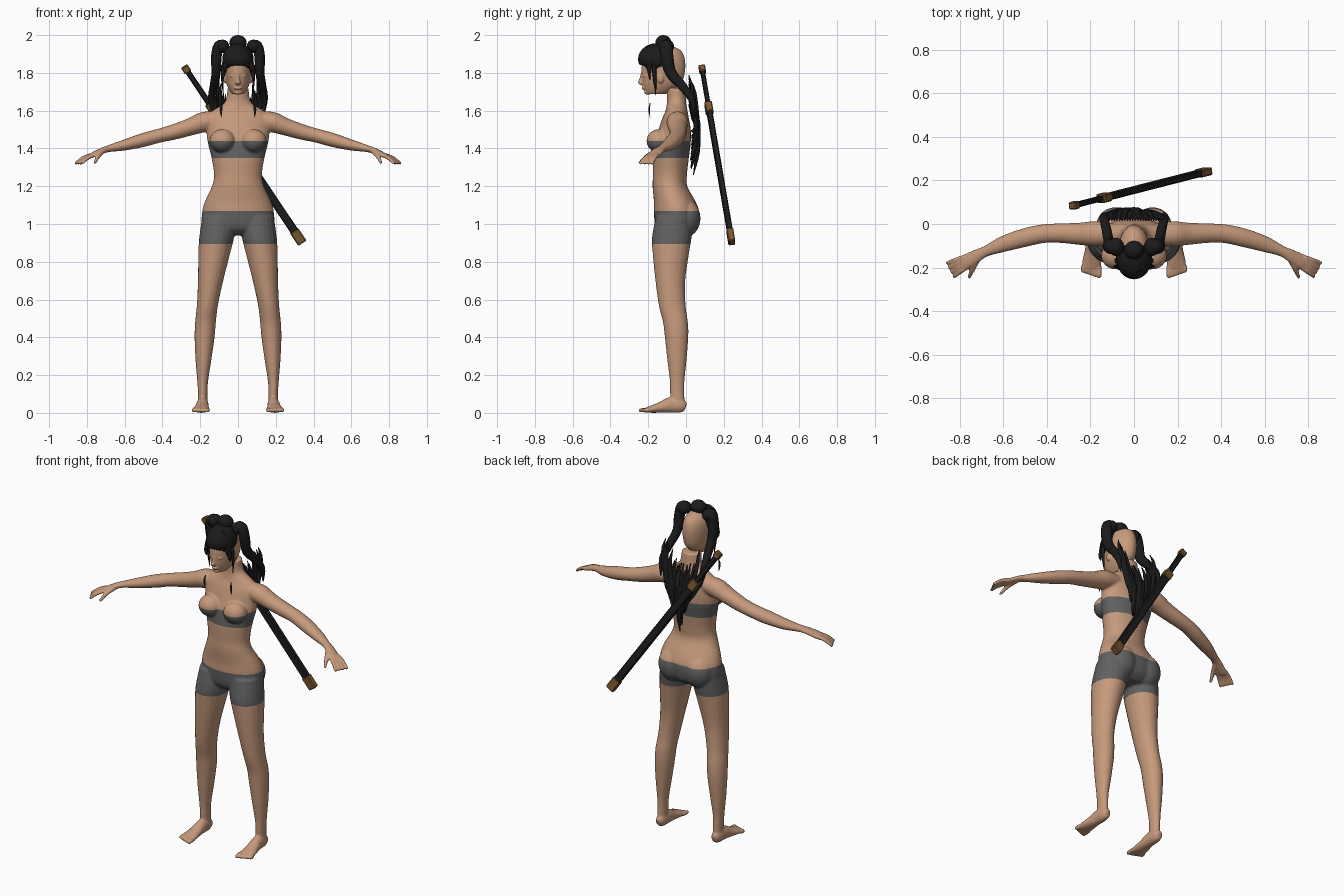
import bpy, bmesh, random
from mathutils import Vector, Matrix

random.seed(4)
if "Cube" in bpy.data.objects:
    bpy.data.objects.remove(bpy.data.objects["Cube"])


def material(name, colour):
    m = bpy.data.materials.new(name)
    m.use_nodes = True
    m.diffuse_color = (*colour, 1)
    m.node_tree.nodes["Principled BSDF"].inputs["Base Color"].default_value = (*colour, 1)
    return m


SKIN = material("skin", (0.56, 0.32, 0.2))
CLOTH = material("grey_cloth", (0.12, 0.12, 0.12))
HAIR = material("black_hair", (0.011, 0.011, 0.012))
LACQUER = material("black_lacquer", (0.013, 0.013, 0.014))
BRASS = material("dark_brass", (0.2, 0.1, 0.03))


def spline(rows, steps):
    """Smooth curve through the rows, radii included."""
    out = []
    for i in range(len(rows) - 1):
        a, b, c = rows[max(i - 1, 0)], rows[i], rows[i + 1]
        d = rows[min(i + 2, len(rows) - 1)]
        for k in range(steps):
            t = k / steps
            out.append([0.5 * (2 * q + (r - p) * t + (2 * p - 5 * q + 4 * r - s) * t * t
                               + (3 * q - p - 3 * r + s) * t ** 3)
                        for p, q, r, s in zip(a, b, c, d)])
    return out + [list(rows[-1])]


def loft(bm, rows, level=False, segs=20, steps=4, side=1):
    """Tube through rows of x, y, z and two radii; level keeps rings horizontal."""
    pts = spline([(r[0] * side, *r[1:]) for r in rows], steps)
    centres = [Vector(p[:3]) for p in pts]
    run = (centres[-1] - centres[0]).normalized()
    ref = Vector((0, 0, 1)) if abs(run.y) > 0.8 else Vector((0, 1, 0))
    ring = Matrix.Rotation(6.28318530718 / segs, 3, 'Z')
    rings = []
    for i, p in enumerate(pts):
        ahead = centres[min(i + 1, len(pts) - 1)] - centres[max(i - 1, 0)]
        t = Vector((0, 0, 1)) if level else ahead.normalized()
        u = ref.cross(t).normalized()
        v = t.cross(u)
        spoke = Vector((1, 0, 0))
        verts = []
        for k in range(segs):
            offset = u * spoke.x * max(p[3], 0.001) + v * spoke.y * max(p[4], 0.001)
            verts.append(bm.verts.new(centres[i] + offset))
            spoke = ring @ spoke
        rings.append(verts)
    for low, high in zip(rings, rings[1:]):
        for k in range(segs):
            n = (k + 1) % segs
            bm.faces.new((low[k], low[n], high[n], high[k]))
    bm.faces.new(rings[0])
    bm.faces.new(rings[-1])


def blob(bm, centre, radii):
    bmesh.ops.create_uvsphere(bm, u_segments=24, v_segments=14, radius=1,
                              matrix=Matrix.Translation(centre) @ Matrix.Diagonal((*radii, 1)))


def finish(bm, name, mats, voxel=0, smooth=True):
    """Make the object; a voxel size fuses its overlapping pieces into one skin."""
    bmesh.ops.recalc_face_normals(bm, faces=bm.faces[:])
    mesh = bpy.data.meshes.new(name)
    bm.to_mesh(mesh)
    bm.free()
    obj = bpy.data.objects.new(name, mesh)
    bpy.context.scene.collection.objects.link(obj)
    if voxel:
        fuse = obj.modifiers.new("fuse", 'REMESH')
        fuse.mode = 'VOXEL'
        fuse.voxel_size = voxel
        relax = obj.modifiers.new("relax", 'SMOOTH')
        relax.factor = 0.5
        relax.iterations = 5
        bpy.context.view_layer.update()
        graph = bpy.context.evaluated_depsgraph_get()
        obj.data = bpy.data.meshes.new_from_object(obj.evaluated_get(graph))
        obj.modifiers.clear()
    obj.data.materials.clear()
    for m in mats:
        obj.data.materials.append(m)
    for p in obj.data.polygons:
        p.use_smooth = smooth
    return obj


# Body: torso and neck, then mirrored limbs, fused together
body = bmesh.new()
loft(body, [(0, -.05, .94, .1, .07), (0, -.05, .98, .185, .11), (0, -.05, 1.06, .19, .12),
            (0, -.06, 1.12, .175, .11), (0, -.085, 1.2, .138, .092), (0, -.085, 1.26, .127, .09),
            (0, -.08, 1.35, .14, .095), (0, -.07, 1.43, .16, .095), (0, -.06, 1.5, .168, .085),
            (0, -.055, 1.56, .17, .07), (0, -.05, 1.6, .135, .058), (0, -.05, 1.63, .085, .052),
            (0, -.05, 1.66, .063, .05), (0, -.055, 1.72, .056, .048)], level=True, segs=32)
for s in (1, -1):
    blob(body, (s * .083, -.145, 1.44), (.068, .064, .062))
    blob(body, (s * .085, -.005, 1.03), (.088, .082, .1))
    # Leg
    loft(body, [(.1, -.06, 1.04, .09, .1), (.113, -.075, .93, .092, .105),
                (.125, -.08, .85, .085, .097), (.145, -.083, .7, .067, .079),
                (.162, -.073, .57, .056, .071), (.172, -.056, .48, .055, .066),
                (.177, -.05, .4, .053, .062), (.183, -.048, .28, .042, .051),
                (.187, -.047, .17, .029, .039), (.187, -.046, .1, .025, .038),
                (.187, -.042, .03, .026, .034)], level=True, side=s)
    # Foot and toes
    loft(body, [(.187, -.002, .03, .018, .024), (.187, -.03, .038, .029, .038),
                (.188, -.08, .042, .032, .042), (.191, -.13, .03, .037, .03),
                (.195, -.185, .019, .045, .019), (.195, -.212, .015, .042, .013)], side=s)
    for i in range(5):
        x = .16 + i * .0185
        loft(body, [(x, -.195, .016, .012, .012), (x, -.232 + i * .005, .014, .012, .012),
                    (x, -.25 + i * .007, .01, .008, .008)], segs=10, side=s)
    # Arm and palm
    loft(body, [(.1, -.045, 1.55, .045, .05), (.18, -.045, 1.54, .054, .058),
                (.25, -.045, 1.515, .046, .051), (.34, -.042, 1.487, .041, .045),
                (.42, -.045, 1.467, .037, .043), (.5, -.062, 1.445, .037, .043),
                (.6, -.092, 1.418, .029, .037), (.68, -.125, 1.4, .019, .025),
                (.72, -.145, 1.388, .016, .03), (.77, -.172, 1.365, .014, .034),
                (.79, -.182, 1.355, .01, .028)], side=s)
    # Fingers and thumb
    for i in (-1.5, -.5, .5, 1.5):
        loft(body, [(.77 + i * .007, -.172 + i * .014, 1.366, .011, .011),
                    (.81 + i * .009, -.193 + i * .018, 1.348, .0105, .0105),
                    (.846 + i * .011, -.212 + i * .022, 1.318, .008, .008)], segs=10, side=s)
    loft(body, [(.715, -.155, 1.385, .014, .014), (.74, -.205, 1.36, .013, .013),
                (.758, -.248, 1.322, .008, .008)], segs=10, side=s)
figure = finish(body, "body", [SKIN, CLOTH], voxel=.006)

# Chest band and shorts: cut clean hems, then colour by height
hems = [(.895, 1.07), (1.35, 1.44)]
cut = bmesh.new()
cut.from_mesh(figure.data)
for z in hems[0] + hems[1]:
    bmesh.ops.bisect_plane(cut, geom=cut.verts[:] + cut.edges[:] + cut.faces[:],
                           plane_co=(0, 0, z), plane_no=(0, 0, 1))
for f in cut.faces:
    c = f.calc_center_median()
    f.material_index = int(abs(c.x) < .3 and any(a < c.z < b for a, b in hems))
    f.smooth = True
cut.to_mesh(figure.data)
cut.free()

# Head with nose, lips, chin, eyelids and ears
head = bmesh.new()
loft(head, [(0, -.158, 1.688, .032, .052), (0, -.142, 1.715, .05, .083),
            (0, -.126, 1.755, .064, .107), (0, -.12, 1.82, .071, .116),
            (0, -.115, 1.88, .068, .107), (0, -.107, 1.92, .05, .078),
            (0, -.105, 1.945, .015, .025)], level=True, segs=32)
loft(head, [(0, -.225, 1.805, .007, .012), (0, -.235, 1.765, .009, .014),
            (0, -.24, 1.747, .014, .015), (0, -.23, 1.735, .009, .009)], level=True)
blob(head, (0, -.224, 1.719), (.021, .012, .007))
blob(head, (0, -.202, 1.698), (.024, .02, .014))
for s in (1, -1):
    blob(head, (s * .029, -.216, 1.785), (.015, .012, .008))
    blob(head, (s * .068, -.135, 1.772), (.01, .018, .028))
finish(head, "head", [SKIN], voxel=.004)

# Hair cap, sliced along the hairline
cap = bmesh.new()
blob(cap, (0, -.155, 1.872), (.083, .099, .085))
bmesh.ops.bisect_plane(cap, geom=cap.verts[:] + cap.edges[:] + cap.faces[:],
                       plane_co=(0, -.25, 1.845), plane_no=(0, .3, 1), clear_inner=True)
bmesh.ops.holes_fill(cap, edges=[e for e in cap.edges if e.is_boundary])
finish(cap, "hair_cap", [HAIR])

# Top knots
knots = bmesh.new()
blob(knots, (0, -.12, 1.96), (.046, .042, .04))
for s in (1, -1):
    blob(knots, (s * .082, -.105, 1.94), (.036, .042, .036))
finish(knots, "top_knots", [HAIR])

# Fringe swept to both temples, with thin locks beside the cheeks
fringe = bmesh.new()
for end, drop in ((-.078, 1.765), (-.066, 1.8), (-.05, 1.825), (-.03, 1.84),
                  (.03, 1.845), (.052, 1.825), (.068, 1.8), (.079, 1.765)):
    front = -.25 + abs(end) * .7
    loft(fringe, [(.01 + end * .3, -.2, 1.94, .012, .008), (end * .75, front + .008, 1.885, .016, .01),
                  (end, front, drop + .035, .013, .008), (end, front + .004, drop, .002, .002)], segs=8)
for s in (1, -1):
    loft(fringe, [(.08, -.17, 1.84, .01, .012), (.083, -.165, 1.76, .006, .009),
                  (.078, -.16, 1.68, .001, .001)], segs=8, side=s)
    loft(fringe, [(.085, -.19, 1.64, .002, .002), (.09, -.195, 1.605, .007, .004),
                  (.088, -.19, 1.565, .001, .001)], segs=8, side=s)
finish(fringe, "fringe", [HAIR])

# Side tails falling behind the shoulders
tails = bmesh.new()
for s in (1, -1):
    loft(tails, [(.07, -.105, 1.95, .02, .03), (.103, -.105, 1.945, .026, .033),
                 (.115, -.1, 1.88, .028, .034), (.116, -.08, 1.8, .024, .03),
                 (.128, -.02, 1.73, .022, .024), (.14, .03, 1.66, .018, .018),
                 (.135, .05, 1.57, .003, .003)], segs=12, side=s)
finish(tails, "side_tails", [HAIR])

# Loose back hair gathering to a point at the waist
back = bmesh.new()
for i in range(22):
    x = -.125 + .25 * i / 21
    tip = 1.21 + abs(x) * 1.9 + random.uniform(0, .08)
    top = random.uniform(1.68, 1.8) if abs(x) > .07 else random.uniform(1.62, 1.7)
    y = .05 + random.uniform(-.006, .012)
    loft(back, [(x, .015, top, .002, .002), (x * 1.05, y - .012, top - .08, .012, .009),
                (x * .75, y + .005, 1.53, .015, .011), (x * .5 + .01, y, (1.5 + tip) / 2, .016, .012),
                (x * .3 + .015, y - .022, tip, .002, .002)], segs=8)
finish(back, "back_hair", [HAIR])

# Slung sword: blocks placed by fraction along its length
POMMEL, TIP = Vector((-.285, .083, 1.835)), Vector((.34, .243, .9))
axis = (TIP - POMMEL).normalized()
across = Vector((0, 1, 0)).cross(axis).normalized()
frame = Matrix((across, axis.cross(across), axis)).transposed().to_4x4()
for name, a, b, wide, deep, mat in (("sword_pommel", 0, .035, .02, .017, BRASS),
                                    ("sword_handle", .03, .22, .015, .012, LACQUER),
                                    ("sword_guard", .21, .265, .025, .02, BRASS),
                                    ("scabbard", .26, .935, .022, .015, LACQUER),
                                    ("scabbard_tip", .93, 1, .026, .018, BRASS)):
    bm = bmesh.new()
    length = (TIP - POMMEL).length * (b - a)
    place = Matrix.Translation(POMMEL.lerp(TIP, (a + b) / 2)) @ frame
    bmesh.ops.create_cube(bm, size=2, matrix=place @ Matrix.Diagonal((wide, deep, length / 2, 1)))
    part = finish(bm, name, [mat], smooth=False)
    part.modifiers.new("soft_edges", 'BEVEL').width = .005
